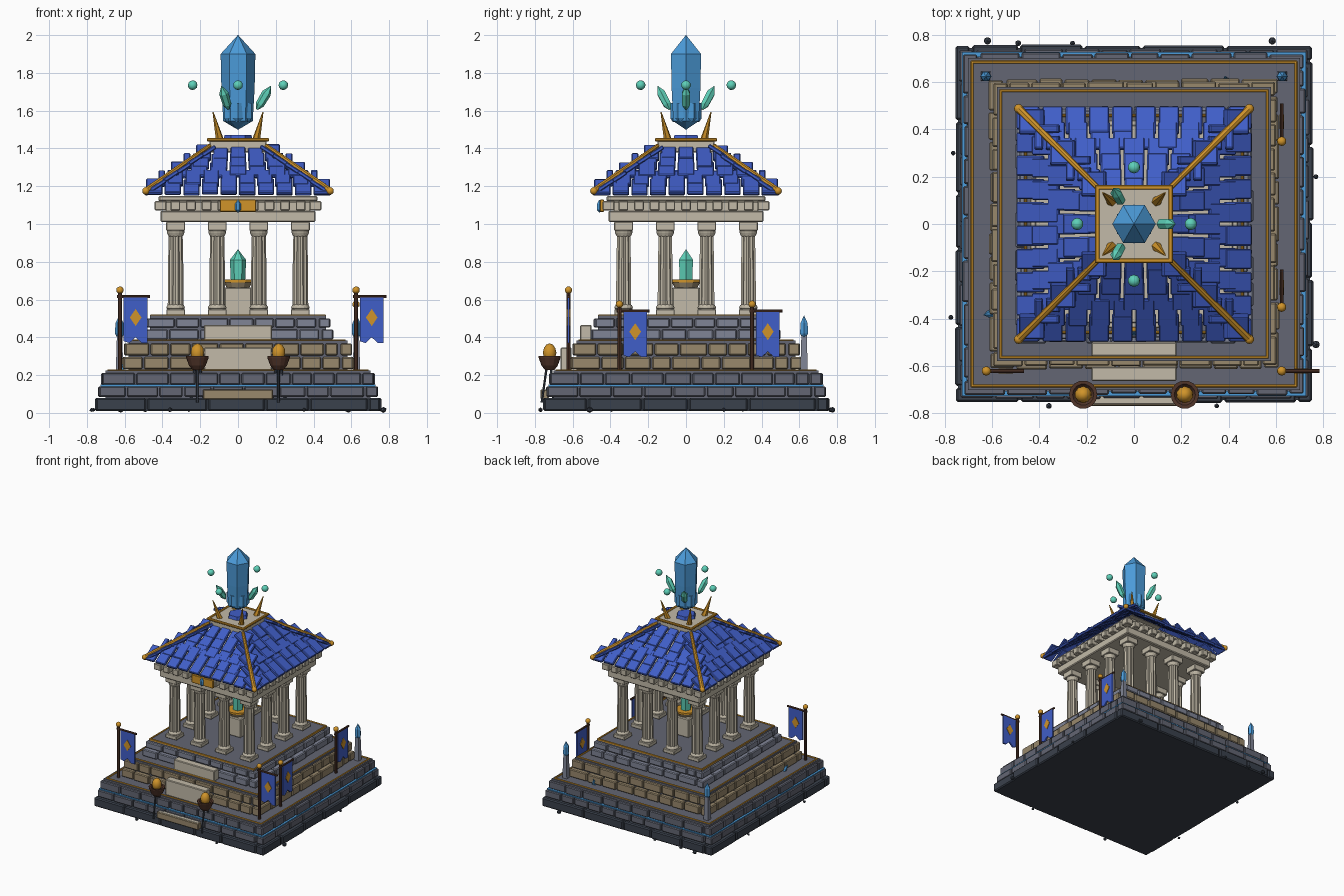
import bpy, bmesh, math, random
from mathutils import Vector, Matrix

if "Cube" in bpy.data.objects:
    bpy.data.objects.remove(bpy.data.objects["Cube"])

random.seed(7)
TAU = math.tau


def colour(name, r, g, b):
    m = bpy.data.materials.new(name)
    m.diffuse_color = [(c / 255 / 12.92 if c < 11 else ((c / 255 + .055) / 1.055) ** 2.4) for c in (r, g, b)] + [1]
    m.use_nodes = True
    m.node_tree.nodes["Principled BSDF"].inputs["Base Color"].default_value = m.diffuse_color
    return m


DARK = colour("dark slate", 58, 65, 76)
SLATE = colour("slate grey", 99, 102, 115)
PALE = colour("pale slate", 128, 133, 150)
SAND = colour("sandstone", 152, 136, 108)
LIME = colour("limestone", 194, 186, 168)
GOLD = colour("gold", 208, 148, 42)
BLUE = colour("royal blue", 64, 94, 200)
CRYSTAL = colour("crystal blue", 76, 156, 218)
TEAL = colour("teal crystal", 94, 208, 184)
WOOD = colour("dark wood", 82, 54, 42)


def box(bm, c, s, rot=None):
    m = Matrix.Translation(c) @ (rot or Matrix()) @ Matrix.Diagonal((*s, 1))
    bmesh.ops.create_cube(bm, size=1, matrix=m)


def lathe(bm, prof, n, at=(0, 0, 0), rot=None, flute=0, phase=0):
    """Rings of (radius, height) joined into a closed solid; flute dents every other vertex."""
    m = Matrix.Translation(at) @ (rot or Matrix())
    rings = []
    for r, z in prof:
        rings.append([bm.verts.new(m @ Vector((r * (1 - flute * (i % 2)) * math.cos(TAU * i / n + phase),
                                               r * (1 - flute * (i % 2)) * math.sin(TAU * i / n + phase), z)))
                      for i in range(n)])
    for a, b in zip(rings, rings[1:]):
        for i in range(n):
            j = (i + 1) % n
            bm.faces.new((a[i], a[j], b[j], b[i]))
    bm.faces.new(rings[0][::-1])
    bm.faces.new(rings[-1])


def rod(bm, p, q, r0, r1=None, n=8):
    d = Vector(q) - Vector(p)
    lathe(bm, [(r0, 0), (r0 if r1 is None else r1, d.length)], n, p, d.to_track_quat('Z', 'Y').to_matrix().to_4x4())


def ball(bm, c, r, sz=1, sub=2):
    bmesh.ops.create_icosphere(bm, subdivisions=sub, radius=r,
                               matrix=Matrix.Translation(c) @ Matrix.Diagonal((1, 1, sz, 1)))


def make(name, bm, mat, bevel=0, smooth=False):
    me = bpy.data.meshes.new(name)
    bmesh.ops.recalc_face_normals(bm, faces=bm.faces)
    bm.to_mesh(me)
    bm.free()
    ob = bpy.data.objects.new(name, me)
    bpy.context.collection.objects.link(ob)
    me.materials.append(mat)
    if bevel:
        b = ob.modifiers.new("bevel", 'BEVEL')
        b.width, b.segments = bevel, 1
    if smooth:
        bpy.context.view_layer.objects.active = ob
        ob.select_set(True)
        bpy.ops.object.shade_smooth_by_angle(angle=math.radians(40))
        ob.select_set(False)
    return ob


def part(name, mat, build, **kw):
    bm = bmesh.new()
    build(bm)
    return make(name, bm, mat, **kw)


def spin(k):
    return Matrix.Rotation(k * math.pi / 2, 4, 'Z')


def course(bm, half, z0, z1, length, depth=.06, gap=.008):
    """One ring of bricks with slightly varied lengths."""
    for k in range(4):
        x = -half
        end = half - depth - gap
        while x < end - .01:
            w = length * random.uniform(.75, 1.25)
            if end - x - w < length * .5:
                w = end - x
            out = random.uniform(-.005, .004)
            c = spin(k) @ Vector((x + w / 2, -half + depth / 2 - out, (z0 + z1) / 2))
            box(bm, c, (w - gap, depth, z1 - z0), spin(k))
            x += w


def frame(bm, half, z0, z1, w):
    for k in range(4):
        box(bm, spin(k) @ Vector((0, -half + w / 2, (z0 + z1) / 2)), (2 * half, w, z1 - z0), spin(k))


# Foundation and three brick tiers, each with a paved top and gilded edge
part("foundation_core", DARK, lambda b: box(b, (0, 0, .0425), (1.49, 1.49, .065)))
part("foundation_blocks", DARK, lambda b: course(b, .757, .01, .08, .3), bevel=.008)
tiers = [("lower", SLATE, .738, .722, .085, .145, .215, .688, .15),
         ("middle", SAND, .612, .6, .232, .3, .372, .567, .13),
         ("upper", PALE, .502, .485, .388, .447, .505, .462, .14)]
for name, mat, h0, h1, z0, zm, z1, trim, ln in tiers:
    part(name + "_tier_core", SLATE, lambda b: box(b, (0, 0, (z0 + z1) / 2), (2 * h1 - .04, 2 * h1 - .04, z1 - z0 + .02)))
    part(name + "_tier_bricks", mat, lambda b: (course(b, h0, z0, zm - .005, ln),
                                                course(b, h1, zm + .005, z1 - .004, ln)), bevel=.006)
    part(name + "_tier_paving", SLATE, lambda b: box(b, (0, 0, z1), (2 * trim, 2 * trim, .018)))
    part(name + "_tier_gold_edge", GOLD, lambda b: frame(b, trim + .003, z1, z1 + .016, .012), bevel=.003)
part("glowing_seam", CRYSTAL, lambda b: frame(b, .727, .141, .149, .02))


# Front steps
def steps(b):
    for y, d, z0, z1 in ((-.745, .04, .07, .125), (-.635, .06, .215, .345), (-.53, .06, .38, .465)):
        box(b, (0, y, (z0 + z1) / 2), (.36, d, z1 - z0))


part("front_steps", LIME, steps, bevel=.005)
part("bottom_step", SAND, lambda b: box(b, (0, -.75, .098), (.37, .04, .05)), bevel=.004)

# Twelve fluted columns around the sanctuary
spots = [(x, y) for x in (-.33, -.11, .11, .33) for y in (-.33, -.11, .11, .33) if max(abs(x), abs(y)) > .3]


def column_ends(b):
    for x, y in spots:
        box(b, (x, y, .534), (.098, .098, .03))
        lathe(b, [(.047, .549), (.049, .56), (.041, .573)], 16, (x, y, 0))
        lathe(b, [(.038, .935), (.047, .955), (.047, .965)], 16, (x, y, 0))
        box(b, (x, y, .988), (.1, .1, .046))


def column_shafts(b):
    for x, y in spots:
        lathe(b, [(.042, .565), (.041, .75), (.037, .945)], 20, (x, y, 0), flute=.17)


part("column_bases_and_capitals", LIME, column_ends, bevel=.003)
part("column_shafts", LIME, column_shafts)


# Beam, dentils and cornice
def entablature(b):
    box(b, (0, 0, 1.04), (.82, .82, .06))
    box(b, (0, 0, 1.09), (.77, .77, .06))
    box(b, (0, 0, 1.134), (.84, .84, .028))


def dentils(b):
    for k in range(4):
        for i in range(11):
            box(b, spin(k) @ Vector((-.415 + i * .083, -.41, 1.097)), (.052, .062, .05), spin(k))


part("entablature", LIME, entablature, bevel=.006)
part("dentils", LIME, dentils, bevel=.005)
part("door_plaque", GOLD, lambda b: box(b, (0, -.445, 1.097), (.19, .02, .065)), bevel=.003)
part("plaque_gem", CRYSTAL, lambda b: lathe(b, [(.004, 1.062), (.016, 1.075), (.016, 1.105), (.002, 1.128)], 6,
                                            (0, -.458, 0)))


# Roof of overlapping tiles in staggered rows
def tiles(b):
    tilt = Matrix.Rotation(math.radians(33), 4, 'X')
    for k in range(4):
        for row in range(5):
            d, z = .438 - row * .066, 1.196 + row * .045
            half = d + .055
            n = max(3, round(2 * half / .1))
            w = 2 * half / n
            cuts = [-half + i * w for i in range(n + 1)]
            if row % 2:
                cuts = [-half] + [c + w / 2 for c in cuts[:-1]] + [half]
            for a, c in zip(cuts, cuts[1:]):
                p = Vector(((a + c) / 2, -d, z + random.uniform(-.004, .004)))
                box(b, spin(k) @ p, (c - a - .013, .132, .022), spin(k) @ tilt)


def hips(b):
    for k in range(4):
        p, q = spin(k) @ Vector((.488, .488, 1.175)), spin(k) @ Vector((.15, .15, 1.415))
        rod(b, p, q, .018, .011)
        ball(b, p, .02)


part("roof_tiles", BLUE, tiles, bevel=.005)
part("hip_ridges", GOLD, hips, smooth=True)
part("roof_crown_block", LIME, lambda b: box(b, (0, 0, 1.408), (.3, .3, .06)), bevel=.005)
part("roof_crown_gold_edge", GOLD, lambda b: frame(b, .165, 1.438, 1.454, .02), bevel=.004)
part("roof_crown_cap", LIME, lambda b: box(b, (0, 0, 1.44), (.3, .3, .015)))
part("crystal_socket", BLUE, lambda b: lathe(b, [(.08, 1.44), (.07, 1.472)], 6))


def spikes(b):
    for k in range(4):
        rod(b, spin(k) @ Vector((.095, .095, 1.44)), spin(k) @ Vector((.132, .132, 1.592)), .022, .003, 6)


part("crown_spikes", GOLD, spikes)

# Floating crystals and orbs
part("great_crystal", CRYSTAL, lambda b: lathe(
    b, [(.002, 1.5), (.078, 1.545), (.088, 1.72), (.092, 1.9), (.001, 2.0)], 6))
part("crystal_collar", CRYSTAL, lambda b: lathe(b, [(.07, 1.54), (.083, 1.56), (.083, 1.64), (.07, 1.64)], 6, phase=TAU / 12))


def shards(b):
    for k in range(3):
        r = Matrix.Rotation(k * TAU / 3, 4, 'Z')
        lathe(b, [(.006, 0), (.023, .03), (.025, .1), (.001, .145)], 6,
              r @ Vector((.1, 0, 1.607)), r @ Matrix.Rotation(math.radians(31), 4, 'Y'))


def orbs(b):
    for k in range(4):
        ball(b, spin(k) @ Vector((.24, 0, 1.735)), .026)


part("small_crystals", TEAL, shards)
part("orbs", TEAL, orbs, smooth=True)

# Altar with its crystal
part("altar", LIME, lambda b: box(b, (0, 0, .59), (.145, .145, .15)), bevel=.006)
part("altar_bowl", SAND, lambda b: lathe(b, [(.06, .66), (.075, .695), (.078, .7)], 12))
part("altar_rim", GOLD, lambda b: lathe(b, [(.08, .69), (.08, .705)], 12))
part("altar_crystal", TEAL, lambda b: lathe(b, [(.038, .7), (.043, .81), (.001, .865)], 6))

# Braziers flanking the steps
for side, x in (("left", -.215), ("right", .215)):
    part(side + "_brazier_bowl", WOOD, lambda b: lathe(
        b, [(.026, .228), (.044, .25), (.06, .293), (.06, .3), (.045, .3), (.03, .28)], 14, (x, -.722, 0)))
    part(side + "_brazier_flame", GOLD, lambda b: ball(b, (x, -.722, .318), .036, 1.4), smooth=True)

    def legs(b):
        for k in range(3):
            a = k * TAU / 3 + .5
            u = Vector((math.cos(a), math.sin(a), 0))
            rod(b, Vector((x, -.722, .245)) + u * .015, Vector((x, -.722, .055)) + u * .042, .007, n=6)
    part(side + "_brazier_legs", DARK, legs)


# Banners on poles
def plate(b, pts, at, rot, t):
    m = Matrix.Translation(at) @ rot
    f = b.faces.new([b.verts.new(m @ Vector((px, -t / 2, pz))) for px, pz in pts])
    g = bmesh.ops.extrude_face_region(b, geom=[f])
    bmesh.ops.translate(b, verts=[v for v in g['geom'] if isinstance(v, bmesh.types.BMVert)],
                        vec=m.to_3x3() @ Vector((0, t, 0)))


for name, x, y, top, turn in (("front_left", -.625, -.622, .645, 0), ("front_right", .625, -.622, .645, 0),
                              ("side_near", .625, -.352, .57, 1), ("side_far", .625, .35, .57, 1)):
    r, at = spin(turn), Vector((x, y, top))
    part(name + "_pole", WOOD, lambda b: (rod(b, (x, y, .22), at, .011),
                                          rod(b, at + r @ Vector((-.015, 0, -.03)), at + r @ Vector((.16, 0, -.03)), .008)))
    part(name + "_finial", GOLD, lambda b: ball(b, at + Vector((0, 0, .005)), .02), smooth=True)
    part(name + "_banner", BLUE, lambda b: plate(
        b, [(.02, -.03), (.145, -.03), (.145, -.275), (.115, -.275), (.083, -.245), (.05, -.275), (.02, -.265)], at, r, .012))
    part(name + "_emblem", GOLD, lambda b: plate(b, [(.052, -.14), (.083, -.095), (.114, -.14), (.083, -.185)], at, r, .02))

# Crystal-tipped posts at the rear corners and loose shards
for side, x in (("left", -.627), ("right", .627)):
    part(side + "_rear_post", PALE, lambda b: lathe(b, [(.028, .22), (.02, .41)], 4, (x, .625, 0), phase=TAU / 8))
    part(side + "_rear_post_crystal", CRYSTAL, lambda b: lathe(
        b, [(.014, .4), (.024, .42), (.022, .475), (.001, .515)], 6, (x, .625, 0)))
part("wall_shards", CRYSTAL, lambda b: (rod(b, (-.605, -.38, .23), (-.635, -.385, .275), .02, .002, 5),
                                        rod(b, (.39, .6, .23), (.385, .625, .275), .02, .002, 5)))


# Rubble scattered around the foot
def rubble(b):
    for x, y in ((-.775, -.395), (-.62, .775), (-.49, .765), (-.26, .765), (.585, .775), (.77, -.51),
                 (-.36, -.77), (.35, -.77), (.77, .2), (-.765, .3)):
        ball(b, (x, y, .016), random.uniform(.01, .018), .9, 1)


part("rubble", DARK, rubble)
